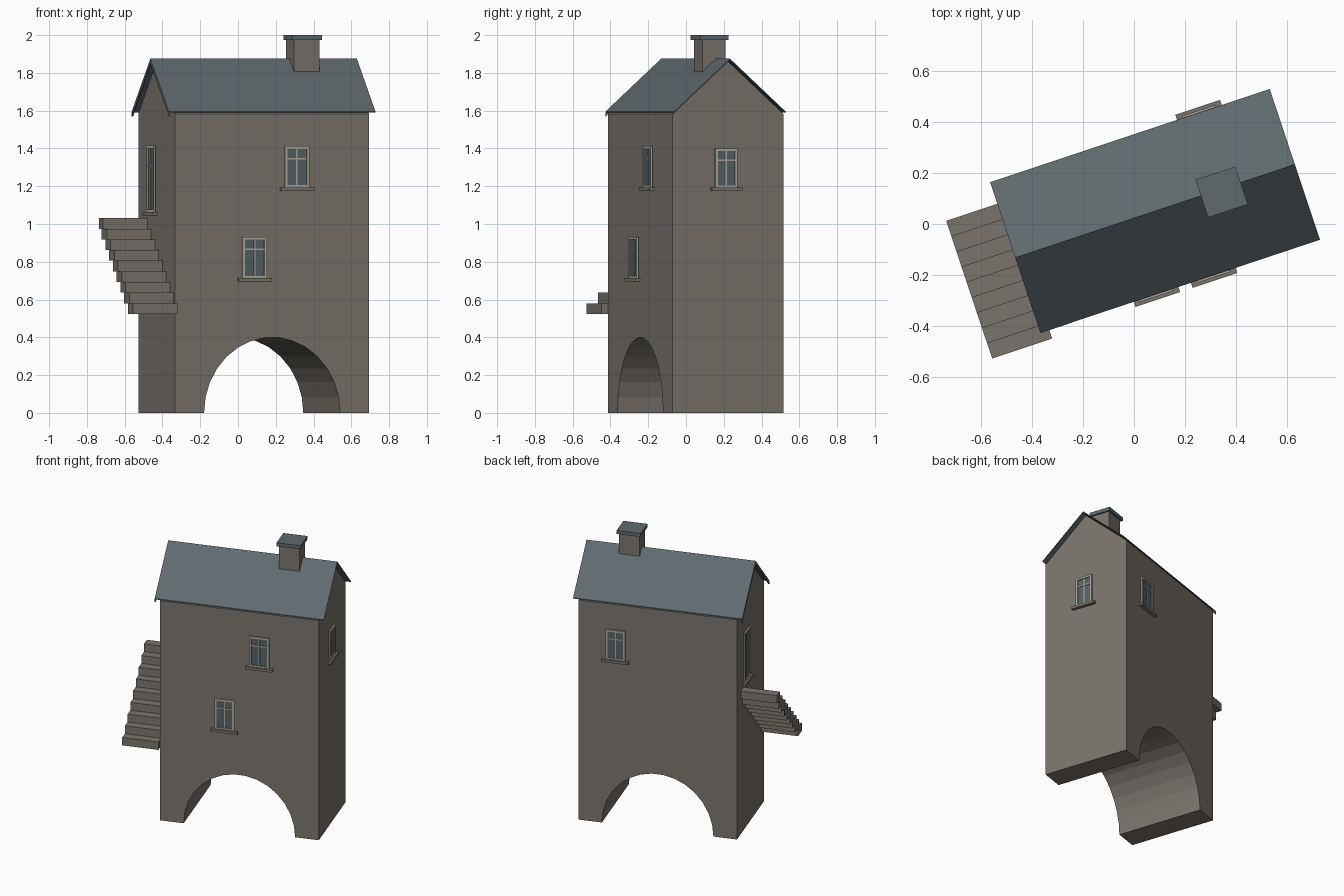
import bpy, bmesh, math
from mathutils import Matrix, Vector

cube = bpy.data.objects.get("Cube")
if cube:
    bpy.data.objects.remove(cube, do_unlink=True)


def material(name, rgb):
    m = bpy.data.materials.new(name)
    m.use_nodes = True
    m.diffuse_color = (*rgb, 1)
    bsdf = next(n for n in m.node_tree.nodes if n.type == 'BSDF_PRINCIPLED')
    bsdf.inputs["Base Color"].default_value = (*rgb, 1)
    return m


STONE = material("warm_stone", (0.195, 0.174, 0.15))
SLATE = material("blue_slate", (0.115, 0.142, 0.155))
CREAM = material("cream_frame", (0.42, 0.39, 0.32))
GLASS = material("window_glass", (0.09, 0.12, 0.135))

# The whole house is turned a little on its base
HOUSE = Matrix.Translation((0.083, 0.051, 0)) @ Matrix.Rotation(math.radians(18.45), 4, 'Z')
HALF_L, HALF_D = 0.541, 0.309
EAVE, PEAK = 1.583, 1.862


def finish(bm, name, mat, frame=None):
    bmesh.ops.recalc_face_normals(bm, faces=bm.faces)
    mesh = bpy.data.meshes.new(name)
    bm.to_mesh(mesh)
    bm.free()
    mesh.materials.append(mat)
    ob = bpy.data.objects.new(name, mesh)
    ob.matrix_world = HOUSE @ (frame or Matrix())
    bpy.context.collection.objects.link(ob)
    return ob


def add_box(bm, x0, x1, y0, y1, z0, z1):
    size = Matrix.Diagonal((x1 - x0, y1 - y0, z1 - z0, 1))
    centre = Vector((x0 + x1, y0 + y1, z0 + z1)) / 2
    bmesh.ops.create_cube(bm, size=1, matrix=Matrix.Translation(centre) @ size)


def box(name, mat, *bounds, frame=None):
    bm = bmesh.new()
    add_box(bm, *bounds)
    return finish(bm, name, mat, frame)


def prism(points, shift):
    bm = bmesh.new()
    face = bm.faces.new([bm.verts.new(p) for p in points])
    new = bmesh.ops.extrude_face_region(bm, geom=[face])["geom"]
    bmesh.ops.translate(bm, vec=shift, verts=[v for v in new if isinstance(v, bmesh.types.BMVert)])
    return bm


# Tower walls: arched outline, extruded, then the top folded up into gables
SEGS, ARCH_W, ARCH_H = 15, 0.38, 0.4
outline = [(-HALF_L, 0), (-HALF_L, EAVE), (HALF_L, EAVE), (HALF_L, 0)]
outline += [(ARCH_W * math.cos(math.pi * i / SEGS), ARCH_H * math.sin(math.pi * i / SEGS))
            for i in range(SEGS + 1)]
walls = prism([(x, -HALF_D, z) for x, z in outline], (0, 2 * HALF_D, 0))
bmesh.ops.bisect_plane(walls, geom=walls.verts[:] + walls.edges[:] + walls.faces[:],
                       plane_co=(0, 0, 0), plane_no=(0, 1, 0))
for v in walls.verts:
    if abs(v.co.y) < 0.01 and v.co.z > EAVE - 0.01:
        v.co.z = PEAK
finish(walls, "tower_walls", STONE)


# Roof sheet and the deeper verge at the stair end
def roof_piece(name, x0, x1, depth):
    w, eave, ridge = HALF_D + 0.002, EAVE + 0.012, PEAK + 0.013
    pts = [(-w, eave), (0, ridge), (w, eave),
           (w, eave - depth), (0, ridge - depth), (-w, eave - depth)]
    finish(prism([(x0, y, z) for y, z in pts], (x1 - x0, 0, 0)), name, SLATE)


roof_piece("roof", -0.576, 0.576, 0.006)
roof_piece("roof_verge", -0.577, -0.569, 0.025)

# Chimney
CX, CY = 0.27, -0.012
box("chimney_stack", STONE, CX - 0.071, CX + 0.071, CY - 0.064, CY + 0.064, 1.7, 1.98)
box("chimney_cap", SLATE, CX - 0.082, CX + 0.082, CY - 0.078, CY + 0.078, 1.975, 2.0)

# Outside stairs climbing along the end wall
STEPS, RISE, RUN = 9, 0.0563, 0.0629
stairs = bmesh.new()
for i in range(STEPS):
    y, z = -0.346 + i * RUN, 0.524 + i * RISE
    add_box(stairs, -0.788, -HALF_L, y, min(y + RUN + 0.025, 0.222), z, z + RISE)
finish(stairs, "outside_stairs", STONE)


# Windows: glass plate, frame with glazing bars, and a sill
def window(name, turn, wall, offset, z0, z1, half=0.068):
    frame = Matrix.Rotation(math.radians(turn), 4, 'Z') @ Matrix.Translation((offset, -wall, 0))
    rim, bar, out = 0.014, 0.004, -0.01
    box(name + "_glass", GLASS, -half, half, -0.003, 0.002, z0, z1, frame=frame)
    bm = bmesh.new()
    for s in (-1, 1):
        a, b = sorted((s * half, s * (half - rim)))
        add_box(bm, a, b, out, 0.002, z0, z1)
    add_box(bm, -half, half, out, 0.002, z1 - rim, z1)
    add_box(bm, -half, half, out, 0.002, z0, z0 + rim)
    add_box(bm, -bar, bar, -0.007, 0.002, z0, z1)
    cross = z1 - 0.3 * (z1 - z0)
    add_box(bm, -half, half, -0.007, 0.002, cross - bar, cross + bar)
    finish(bm, name + "_frame", CREAM, frame)
    box(name + "_sill", STONE, -half - 0.024, half + 0.024, -0.023, 0.002, z0 - 0.016, z0 + 0.002, frame=frame)


window("front_upper_window", 0, HALF_D, 0.136, 1.192, 1.412)
window("front_lower_window", 0, HALF_D, -0.1, 0.712, 0.932)
window("left_window", 90, HALF_L, -0.012, 1.19, 1.4, 0.062)
window("back_window", 180, HALF_D, -0.286, 1.185, 1.4)
window("stair_door", -90, HALF_L, -0.085, 1.062, 1.415)
